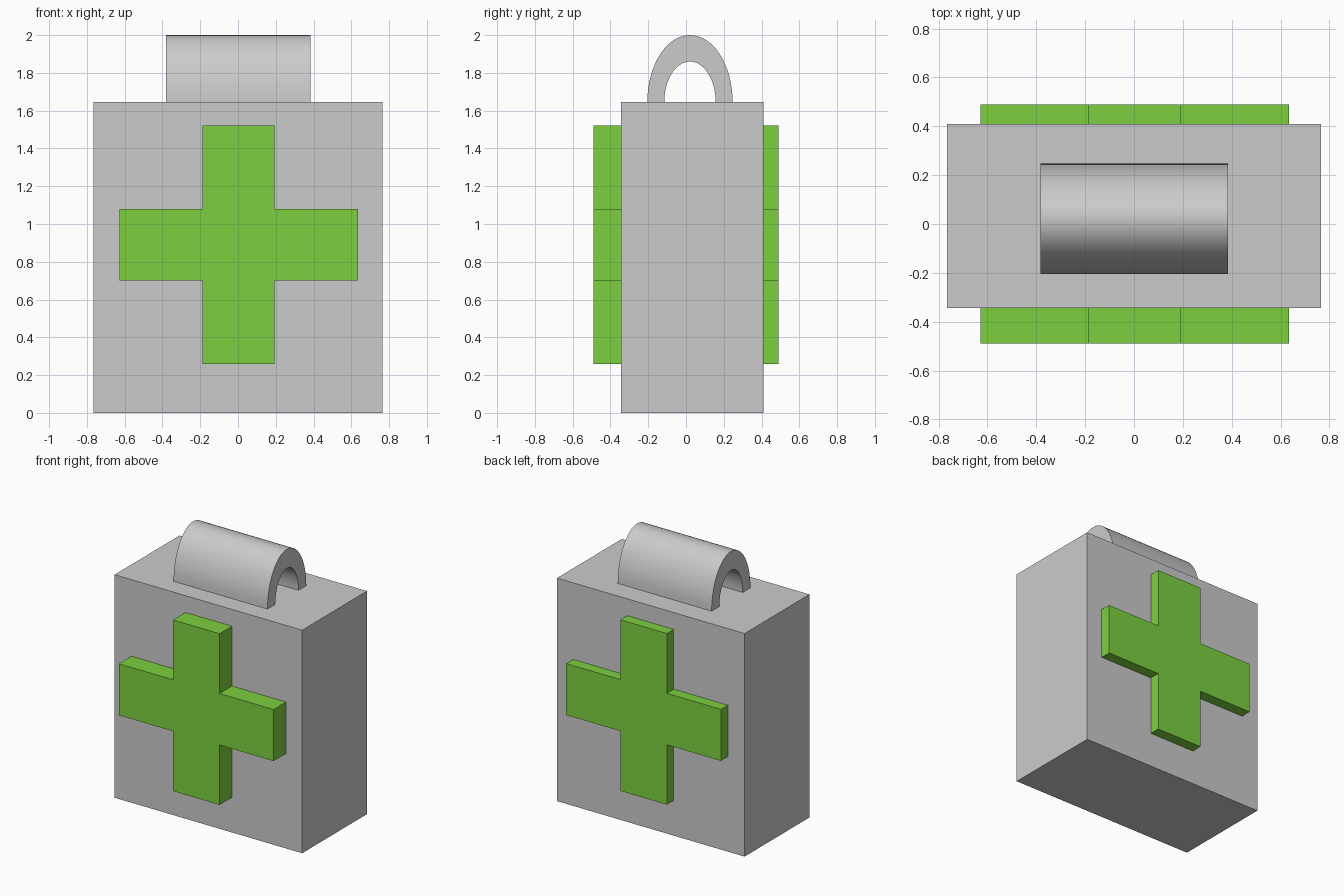
import bpy, bmesh, math

if "Cube" in bpy.data.objects:
    bpy.data.objects.remove(bpy.data.objects["Cube"])


def extrude_profile(name, points, direction):
    """Make a closed prism from a planar outline of 3D points."""
    mesh = bpy.data.meshes.new(name)
    bm = bmesh.new()
    face = bm.faces.new([bm.verts.new(p) for p in points])
    ext = bmesh.ops.extrude_face_region(bm, geom=[face], use_keep_orig=True)
    moved = [g for g in ext["geom"] if isinstance(g, bmesh.types.BMVert)]
    bmesh.ops.translate(bm, verts=moved, vec=direction)
    bmesh.ops.recalc_face_normals(bm, faces=bm.faces)
    bm.to_mesh(mesh)
    bm.free()
    obj = bpy.data.objects.new(name, mesh)
    bpy.context.collection.objects.link(obj)
    return obj


# Case body
TOP = 1.645
extrude_profile("case_body",
                [(-0.765, -0.345, 0), (0.765, -0.345, 0),
                 (0.765, 0.41, 0), (-0.765, 0.41, 0)], (0, 0, TOP))

# Green cross, passing through the case and showing on front and back
cx, cz, arm, half = 0.003, 0.89, 0.631, 0.19
corner = [(half, half), (half, arm), (-half, arm)]
outline = []
for k in range(4):
    c, s = round(math.cos(k * math.pi / 2)), round(math.sin(k * math.pi / 2))
    outline += [(cx + c * x - s * z, -0.49, cz + s * x + c * z)
                for x, z in corner[:2]]
    outline.append((cx - c * half - s * arm, -0.49, cz - s * half + c * arm))
# neighbouring quarters share no points: inner corner, then two arm-end corners
cross = extrude_profile("cross", outline, (0, 0.98, 0))
green = bpy.data.materials.new("green")
green.diffuse_color = (0.2, 0.63, 0.05, 1)
green.use_nodes = True
green.node_tree.nodes["Principled BSDF"].inputs["Base Color"].default_value = green.diffuse_color
cross.data.materials.append(green)

# Arched handle: half of an elliptical ring
SEG = 32
angles = [math.pi * i / SEG for i in range(SEG + 1)]


def arch(ry, rz, steps):
    return [(-0.382, 0.021 + ry * math.cos(a), TOP + rz * math.sin(a)) for a in steps]


handle = extrude_profile("handle",
                         arch(0.226, 0.355, angles) + arch(0.136, 0.215, reversed(angles)),
                         (0.766, 0, 0))
bpy.ops.object.select_all(action='DESELECT')
handle.select_set(True)
bpy.context.view_layer.objects.active = handle
bpy.ops.object.shade_smooth_by_angle(angle=math.radians(35))
